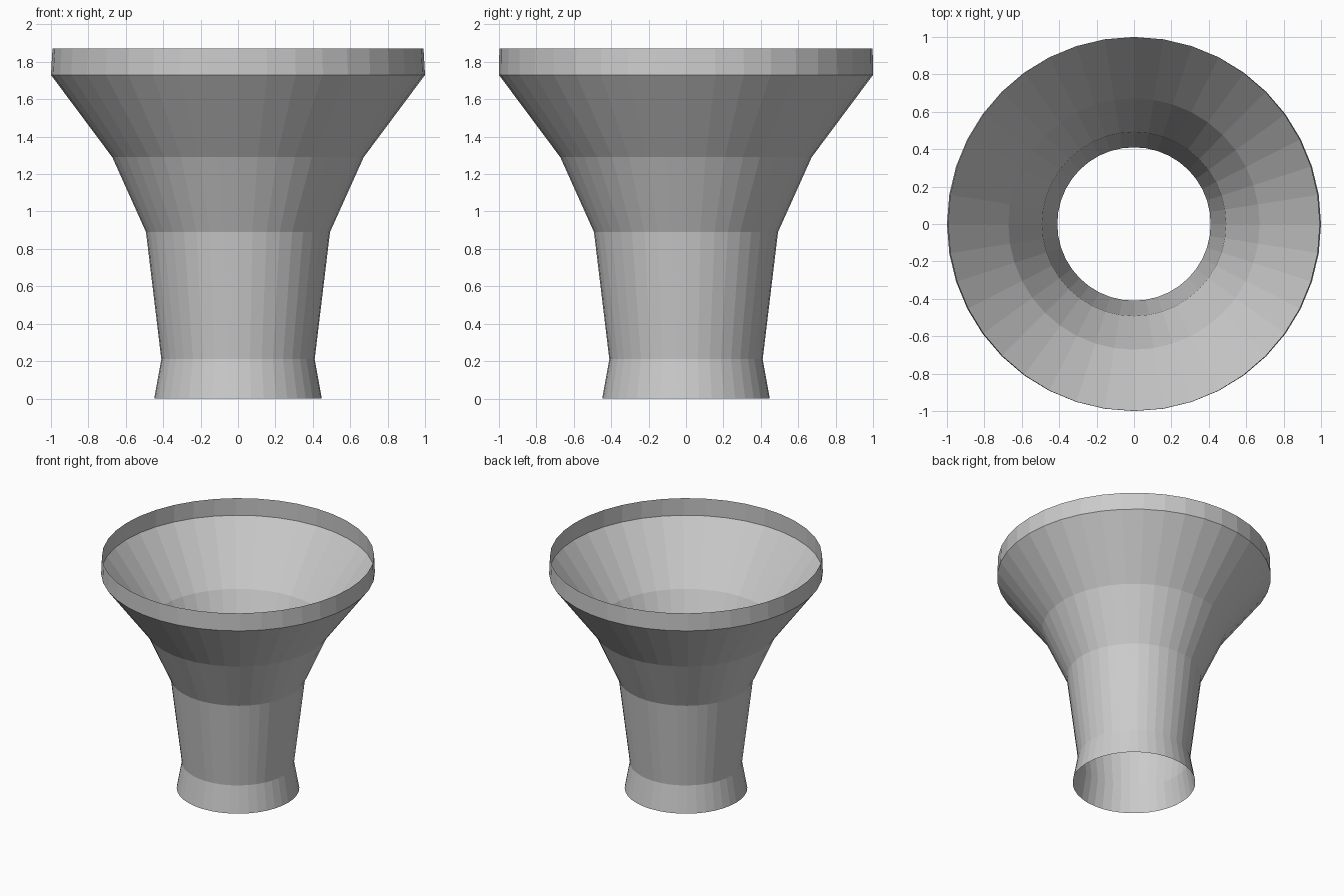
import bpy, bmesh
from math import sin, cos, tau

if "Cube" in bpy.data.objects:
    bpy.data.objects.remove(bpy.data.objects["Cube"])

SIDES = 40

# profile of the open shell: x radius, y radius, height
profile = [(0.448, 0.448, 0.0), (0.41, 0.41, 0.21), (0.492, 0.492, 0.89),
           (0.672, 0.672, 1.29), (1.0, 1.0, 1.73), (0.992, 0.998, 1.87)]

# flared funnel: single-walled, open at both ends
bm = bmesh.new()
rings = [[bm.verts.new((rx * cos(tau * i / SIDES), ry * sin(tau * i / SIDES), z))
          for i in range(SIDES)] for rx, ry, z in profile]
for low, high in zip(rings, rings[1:]):
    for i in range(SIDES):
        j = (i + 1) % SIDES
        bm.faces.new((low[i], low[j], high[j], high[i]))

mesh = bpy.data.meshes.new("flared_funnel")
bm.to_mesh(mesh)
bm.free()
bpy.context.collection.objects.link(bpy.data.objects.new("flared_funnel", mesh))
